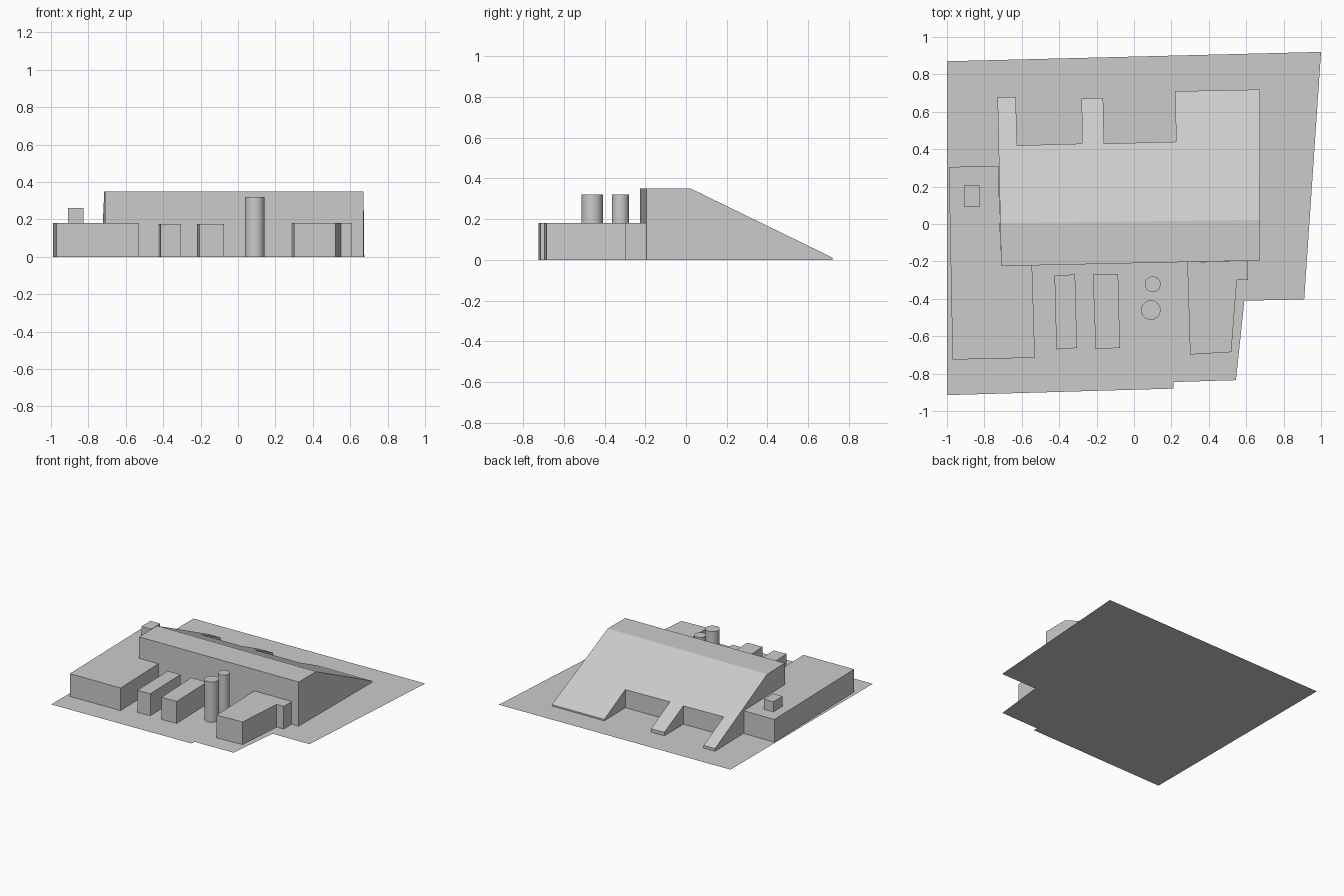
import bpy, bmesh, math
from mathutils import Vector

if "Cube" in bpy.data.objects:
    bpy.data.objects.remove(bpy.data.objects["Cube"])


def finish(name, bm):
    mesh = bpy.data.meshes.new(name)
    bm.to_mesh(mesh)
    bm.free()
    obj = bpy.data.objects.new(name, mesh)
    bpy.context.collection.objects.link(obj)
    return obj


def prism(name, outline, top, base=0.0, slope=None):
    """Extrude an outline upward; slope = (point, normal) cuts the top away."""
    bm = bmesh.new()
    face = bm.faces.new([bm.verts.new((x, y, base)) for x, y in outline])
    if top > base:
        ext = bmesh.ops.extrude_face_region(bm, geom=[face], use_keep_orig=True)
        verts = [v for v in ext["geom"] if isinstance(v, bmesh.types.BMVert)]
        bmesh.ops.translate(bm, verts=verts, vec=(0, 0, top - base))
    if slope:
        cut = bmesh.ops.bisect_plane(bm, geom=bm.verts[:] + bm.edges[:] + bm.faces[:],
                                     plane_co=slope[0], plane_no=slope[1], clear_outer=True)
        rim = [e for e in cut["geom_cut"] if isinstance(e, bmesh.types.BMEdge)]
        bmesh.ops.edgeloop_fill(bm, edges=rim)
    bmesh.ops.recalc_face_normals(bm, faces=bm.faces[:])
    return finish(name, bm)


# Site plate
prism("ground_plate", [(-1, -0.915), (0.21, -0.88), (0.21, -0.845), (0.545, -0.835),
                       (0.59, -0.41), (0.91, -0.403), (1, 0.92), (-1, 0.87)], 0)

# Main hall: flat roof in front, sloping to the ground behind with two notches
p1, p2, p3 = Vector((-0.72, 0.004, 0.35)), Vector((0.67, 0.022, 0.35)), Vector((0.675, 0.72, 0.01))
normal = (p2 - p1).cross(p3 - p1)
if normal.z < 0:
    normal.negate()
prism("main_hall", [(-0.71, -0.225), (0.67, -0.195), (0.675, 0.719), (0.22, 0.71),
                    (0.225, 0.44), (-0.16, 0.43), (-0.165, 0.675), (-0.28, 0.67),
                    (-0.278, 0.43), (-0.625, 0.42), (-0.632, 0.68), (-0.73, 0.678)],
      0.35, slope=(p1, normal.normalized()))

# Low wings either side of the hall
prism("left_wing", [(-0.97, -0.725), (-0.53, -0.715), (-0.545, -0.221), (-0.71, -0.225),
                    (-0.725, 0.31), (-0.99, 0.305)], 0.18)
prism("right_wing", [(0.30, -0.698), (0.52, -0.685), (0.55, -0.30), (0.61, -0.30),
                     (0.61, -0.197), (0.285, -0.204)], 0.18)

# Rooftop box on the left wing
prism("roof_box", [(-0.91, 0.09), (-0.827, 0.09), (-0.827, 0.205), (-0.91, 0.205)], 0.26, 0.18)

# Free-standing sheds
prism("shed_left", [(-0.415, -0.67), (-0.305, -0.663), (-0.315, -0.27), (-0.425, -0.275)], 0.175)
prism("shed_right", [(-0.205, -0.668), (-0.075, -0.663), (-0.085, -0.268), (-0.22, -0.27)], 0.175)

# Round silos
for name, x, y, r in (("silo_back", 0.10, -0.322, 0.042), ("silo_front", 0.09, -0.46, 0.052)):
    bpy.ops.mesh.primitive_cylinder_add(vertices=32, radius=r, depth=0.32, location=(x, y, 0.16))
    silo = bpy.context.object
    silo.name = name
    bpy.ops.object.shade_smooth_by_angle(angle=math.radians(30))
